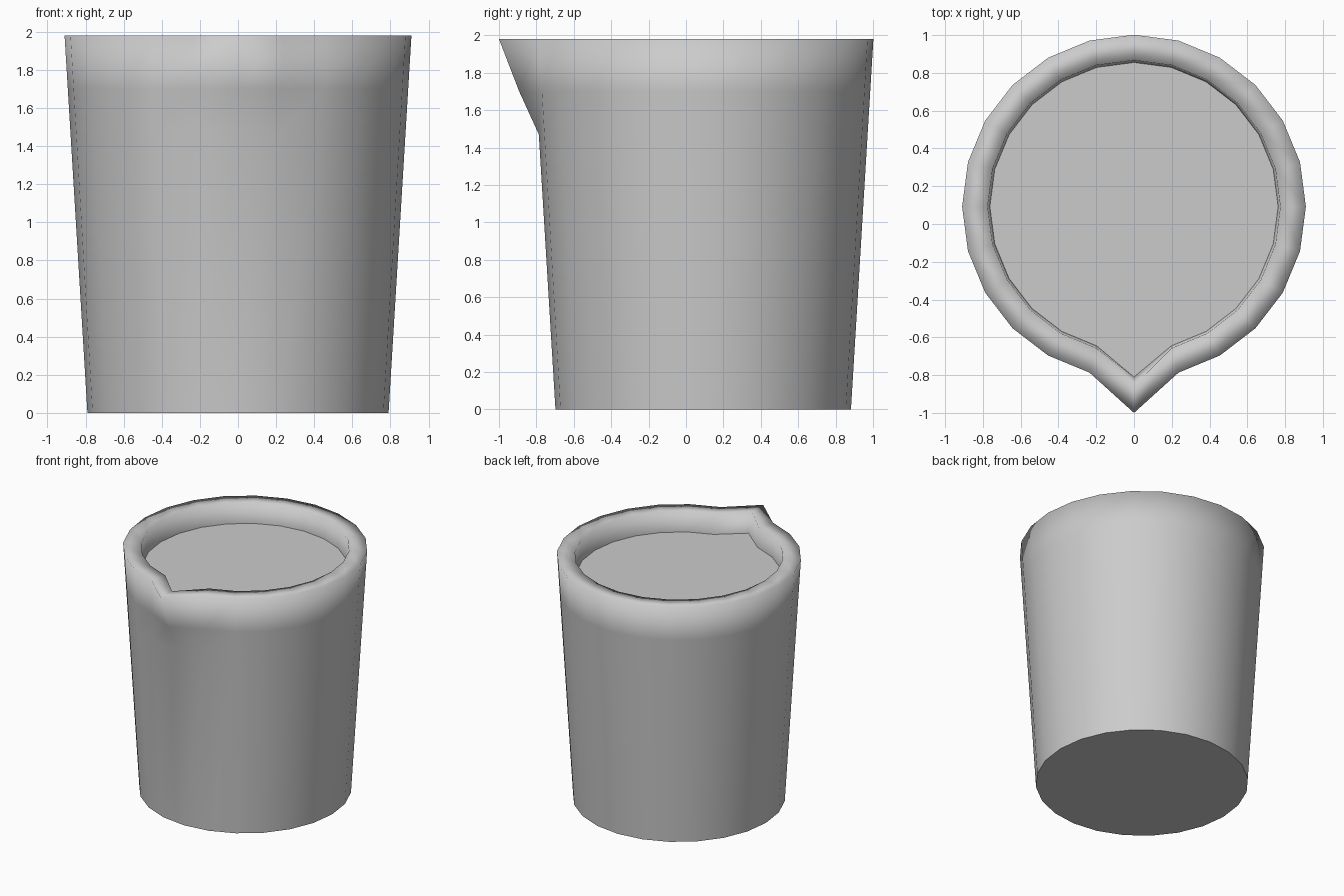
import bpy, bmesh, math

if "Cube" in bpy.data.objects:
    bpy.data.objects.remove(bpy.data.objects["Cube"])

SIDES, CY = 24, 0.092


def ring(bm, radius, z, spout=None):
    """24-sided ring; the front vertex is pulled out to y = spout."""
    verts = []
    for i in range(SIDES):
        a = -math.pi / 2 + i * 2 * math.pi / SIDES
        x, y = radius * math.cos(a), CY + radius * math.sin(a)
        if i == 0 and spout is not None:
            y = spout
        verts.append(bm.verts.new((x, y, z)))
    return verts


# Wall profile: outside from the base up, over the rim, down to the content
profile = [
    (0.79, 0.0, None),
    (0.879, 1.47, None),
    (0.893, 1.70, -0.892),
    (0.91, 1.98, -1.0),
    (0.775, 1.98, -0.855),
    (0.763, 1.82, -0.81),
]

bm = bmesh.new()
rings = [ring(bm, *p) for p in profile]
for lo, hi in zip(rings, rings[1:]):
    for i in range(SIDES):
        j = (i + 1) % SIDES
        bm.faces.new((lo[i], lo[j], hi[j], hi[i])).smooth = True

# Base and inner surface: flat caps with crisp borders
for cap in (bm.faces.new(rings[0][::-1]), bm.faces.new(rings[-1])):
    cap.smooth = False
    for e in cap.edges:
        e.smooth = False

bm.normal_update()
mesh = bpy.data.meshes.new("beaker")
bm.to_mesh(mesh)
bm.free()
cup = bpy.data.objects.new("beaker", mesh)
bpy.context.collection.objects.link(cup)
